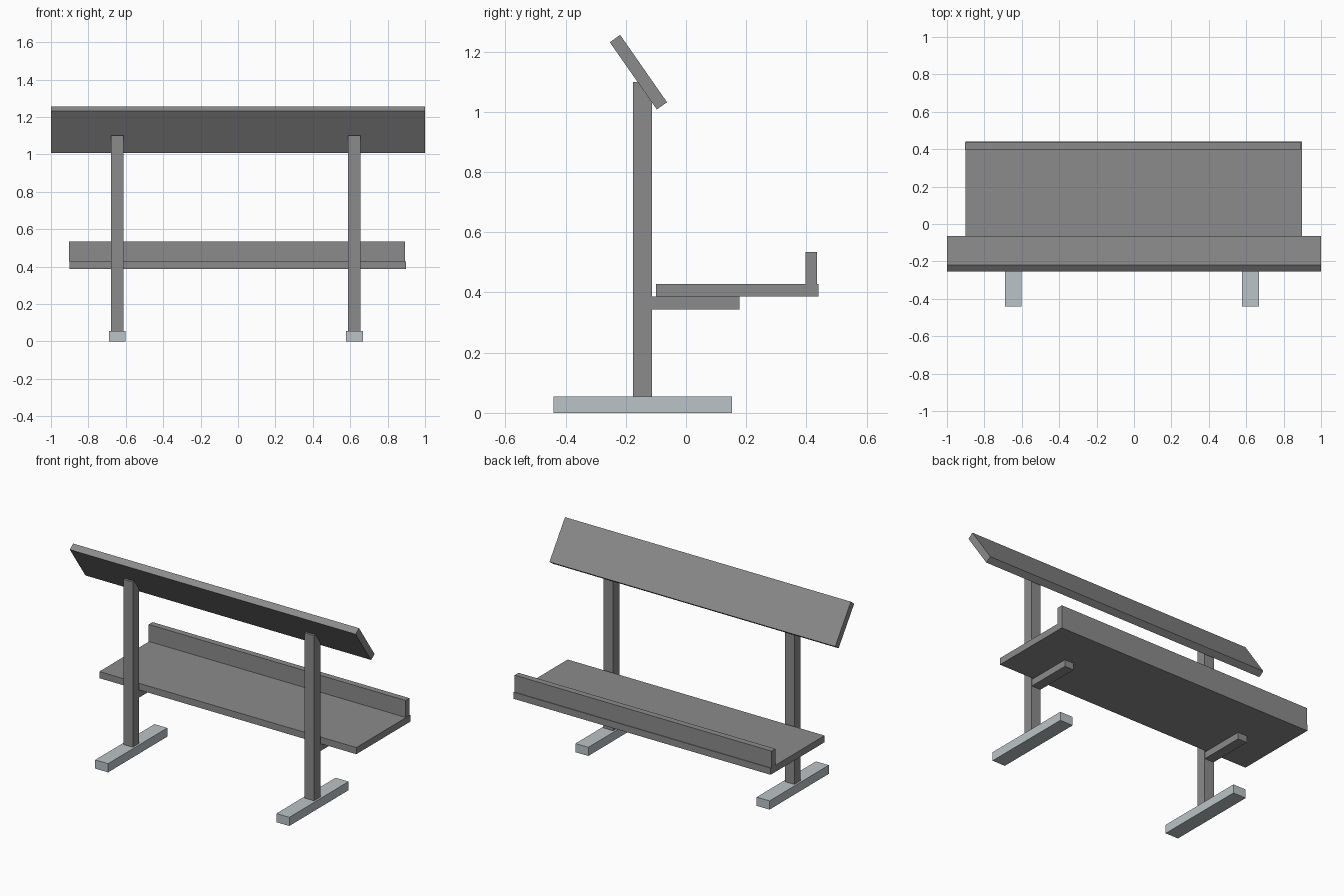
import bpy, bmesh

if "Cube" in bpy.data.objects:
    bpy.data.objects.remove(bpy.data.objects["Cube"])


def material(name, rgb):
    m = bpy.data.materials.new(name)
    m.diffuse_color = (*rgb, 1.0)
    m.use_nodes = True
    m.node_tree.nodes["Principled BSDF"].inputs["Base Color"].default_value = m.diffuse_color
    return m


grey = material("dark grey", (0.26, 0.26, 0.26))
steel = material("pale blue grey", (0.50, 0.55, 0.57))


def extrude_x(name, profile, x0, x1, mat):
    """Extrude a (y, z) outline from x0 to x1."""
    bm = bmesh.new()
    face = bm.faces.new([bm.verts.new((x0, y, z)) for y, z in profile])
    geom = bmesh.ops.extrude_face_region(bm, geom=[face])["geom"]
    verts = [v for v in geom if isinstance(v, bmesh.types.BMVert)]
    bmesh.ops.translate(bm, verts=verts, vec=(x1 - x0, 0, 0))
    bmesh.ops.recalc_face_normals(bm, faces=bm.faces)
    me = bpy.data.meshes.new(name)
    bm.to_mesh(me)
    bm.free()
    me.materials.append(mat)
    ob = bpy.data.objects.new(name, me)
    bpy.context.collection.objects.link(ob)
    return ob


def rect(y0, y1, z0, z1):
    return [(y0, z0), (y1, z0), (y1, z1), (y0, z1)]


# Seat plank with raised lip along its rear edge
extrude_x("seat", rect(-0.1, 0.44, 0.386, 0.428), -0.9, 0.898, grey)
extrude_x("seat_lip", rect(0.397, 0.436, 0.428, 0.535), -0.903, 0.894, grey)

# Tilted upper board
extrude_x("tilted_board",
          [(-0.253, 1.231), (-0.097, 1.008), (-0.063, 1.032), (-0.219, 1.256)],
          -1.0, 1.0, grey)

# Two legs: foot, post trimmed to the board's slope, and seat bracket
post = [(-0.176, 0.055), (-0.113, 0.055), (-0.113, 1.045),
        (-0.152, 1.10), (-0.176, 1.10)]
for side, x in (("left", -0.646), ("right", 0.622)):
    extrude_x(side + "_foot", rect(-0.44, 0.152, 0.0, 0.055), x - 0.045, x + 0.045, steel)
    extrude_x(side + "_post", post, x - 0.033, x + 0.033, grey)
    extrude_x(side + "_bracket", rect(-0.113, 0.177, 0.344, 0.386), x - 0.032, x + 0.032, grey)
